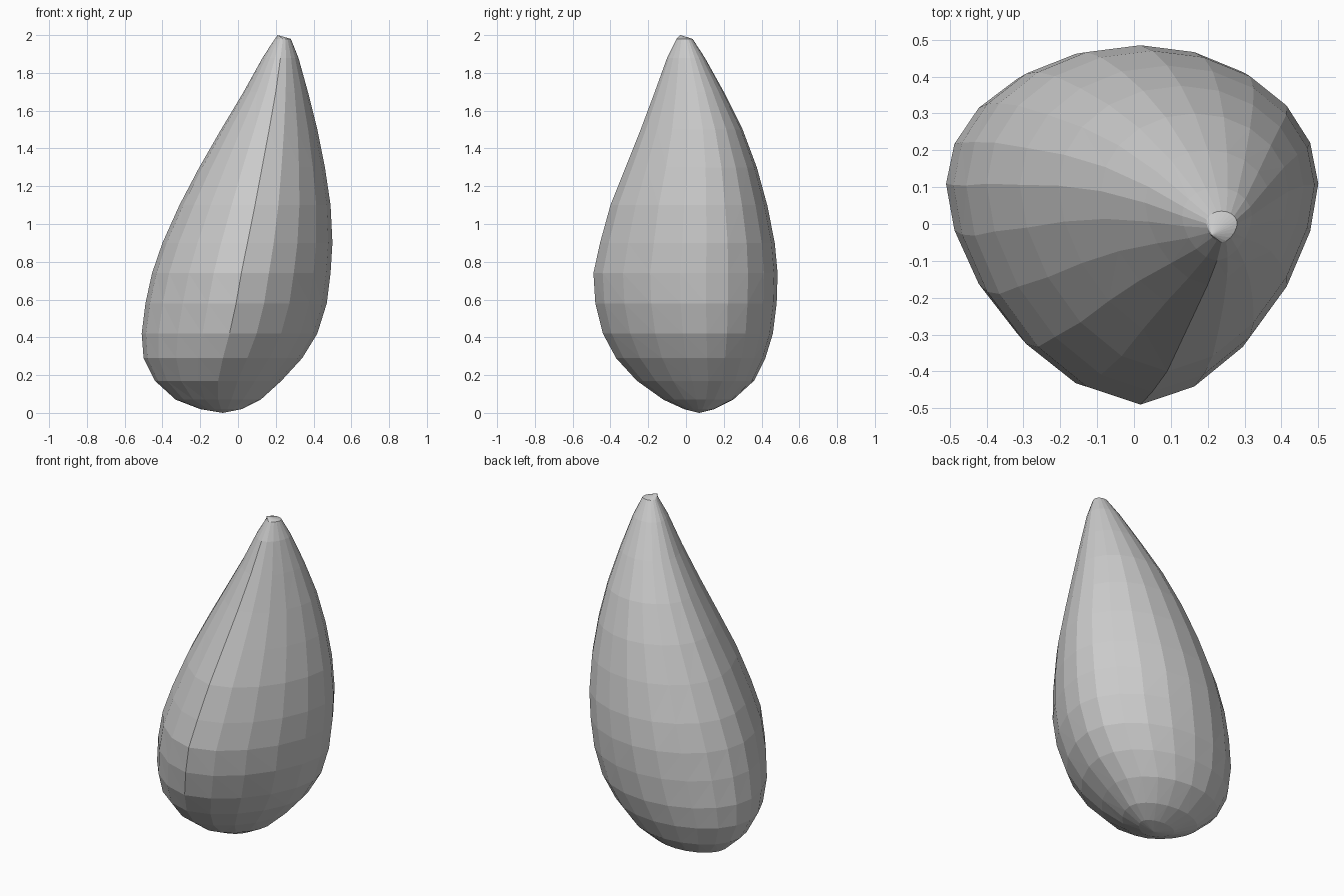
import bpy
import bmesh
from math import cos, sin, pi

default_cube = bpy.data.objects.get("Cube")
if default_cube:
    bpy.data.objects.remove(default_cube, do_unlink=True)

SIDES = 20
WIDEST = 0.61  # where the section is widest, from front to back

# Leaning profile: height, right edge, left edge, front edge, back edge
PROFILE = [
    (.02, -.20, .02, -.01, .15),
    (.07, -.33, .12, -.12, .25),
    (.17, -.44, .23, -.26, .36),
    (.29, -.50, .34, -.37, .42),
    (.42, -.51, .42, -.44, .46),
    (.58, -.49, .47, -.48, .48),
    (.74, -.455, .49, -.49, .485),
    (.90, -.40, .50, -.455, .47),
    (1.1, -.31, .49, -.40, .43),
    (1.3, -.205, .46, -.32, .375),
    (1.5, -.09, .42, -.24, .30),
    (1.7, .03, .37, -.165, .20),
    (1.88, .13, .32, -.10, .10),
    (1.98, .195, .28, -.05, .035),
]


def section_point(row, index):
    """Point on an egg-shaped section, blunt at the back and narrow in front."""
    z, right, left, front, back = row
    angle = 2 * pi * index / SIDES
    c, s = cos(angle), sin(angle)
    middle = front + WIDEST * (back - front)
    x = (right + left) / 2 + c * (left - right) / 2
    if s >= 0:
        y = middle + s * (back - middle)
    else:
        # A power below two straightens the front flanks
        flank = (1 - abs(c) ** 1.7) ** (1 / 1.7)
        y = middle - flank * (middle - front)
    return x, y, z


bm = bmesh.new()

# Rings of the body
rings = [[bm.verts.new(section_point(row, i)) for i in range(SIDES)]
         for row in PROFILE]
for lower, upper in zip(rings, rings[1:]):
    for i in range(SIDES):
        j = (i + 1) % SIDES
        bm.faces.new((lower[i], lower[j], upper[j], upper[i]))

# Rounded bottom and small blunt tip
bottom = bm.verts.new((-.08, .07, 0))
tip = bm.verts.new((.21, -.03, 2))
for i in range(SIDES):
    j = (i + 1) % SIDES
    bm.faces.new((bottom, rings[0][j], rings[0][i]))
    bm.faces.new((tip, rings[-1][i], rings[-1][j]))

bmesh.ops.triangulate(bm, faces=bm.faces[:], quad_method='SHORT_EDGE')
bmesh.ops.recalc_face_normals(bm, faces=bm.faces[:])

mesh = bpy.data.meshes.new("teardrop_body")
bm.to_mesh(mesh)
bm.free()
body = bpy.data.objects.new("teardrop_body", mesh)
bpy.context.collection.objects.link(body)

# Plain grey surface
grey = bpy.data.materials.new("light_grey")
grey.use_nodes = True
colour = (.6, .6, .6, 1)
grey.diffuse_color = colour
grey.node_tree.nodes["Principled BSDF"].inputs["Base Color"].default_value = colour
mesh.materials.append(grey)
